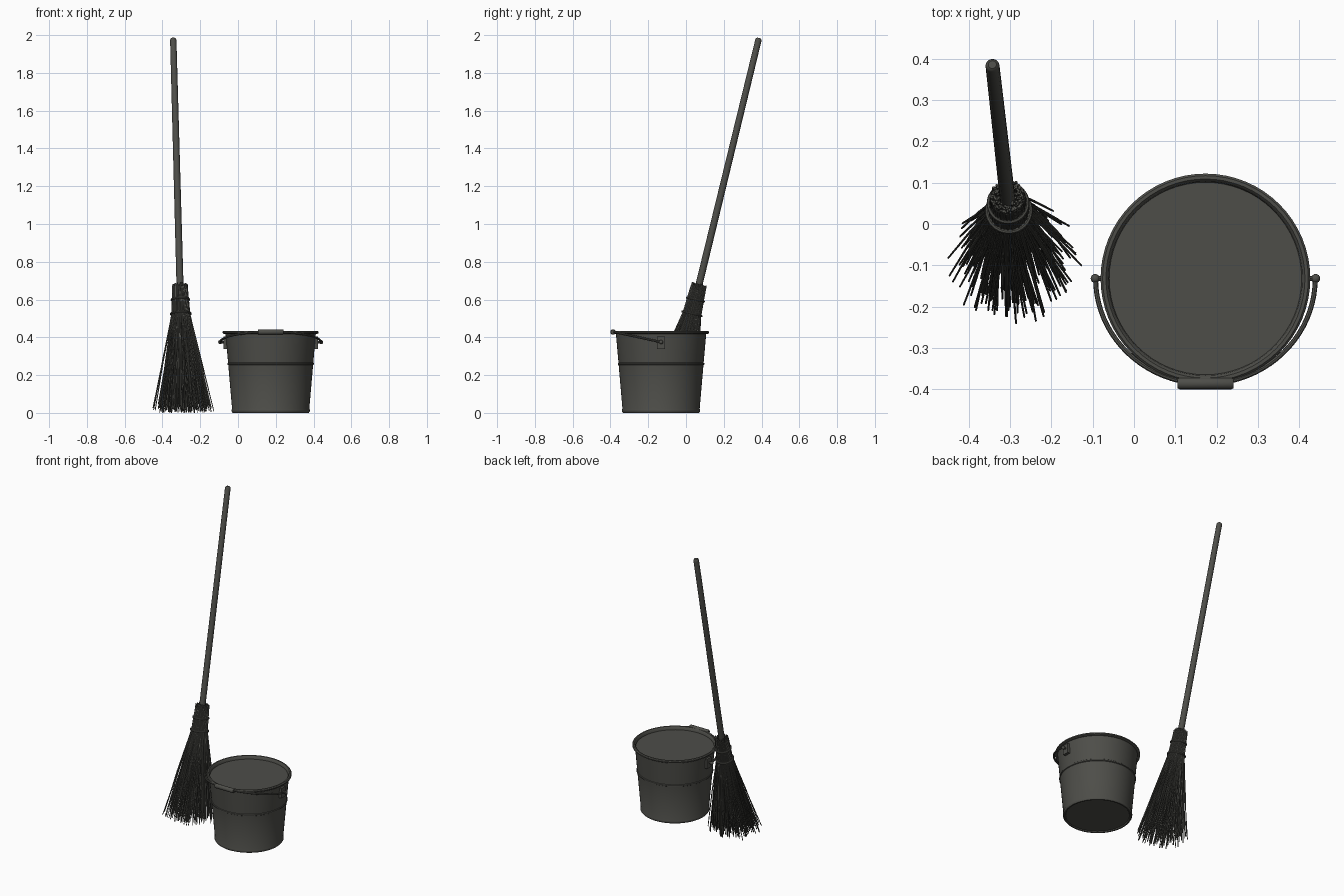
import bpy, bmesh, math, random
from mathutils import Vector

if "Cube" in bpy.data.objects:
    bpy.data.objects.remove(bpy.data.objects["Cube"])

random.seed(4)
mat = bpy.data.materials.new("charcoal grey")
mat.diffuse_color = (0.075, 0.075, 0.066, 1)
mat.use_nodes = True
mat.node_tree.nodes["Principled BSDF"].inputs["Base Color"].default_value = mat.diffuse_color
CX, CY = 0.173, -0.132          # bucket centre


def finish(ob, angle=40):
    ob.data.materials.clear()
    ob.data.materials.append(mat)
    bpy.ops.object.select_all(action='DESELECT')
    ob.select_set(True)
    bpy.context.view_layer.objects.active = ob
    if ob.type == 'CURVE':
        bpy.ops.object.convert(target='MESH')
        ob = bpy.context.object
    bpy.ops.object.shade_smooth_by_angle(angle=math.radians(angle))
    return ob


def lathe(name, profile, segs=64):
    """Revolve (radius, z) points about the bucket axis; radius 0 closes the end."""
    bm = bmesh.new()
    rings = []
    for r, z in profile:
        if r == 0:
            rings.append([bm.verts.new((CX, CY, z))] * segs)
        else:
            rings.append([bm.verts.new((CX + r * math.cos(2 * math.pi * i / segs),
                                        CY + r * math.sin(2 * math.pi * i / segs), z))
                          for i in range(segs)])
    for a, b in zip(rings, rings[1:]):
        for i in range(segs):
            j = (i + 1) % segs
            bm.faces.new(list(dict.fromkeys((a[i], a[j], b[j], b[i]))))
    bmesh.ops.recalc_face_normals(bm, faces=bm.faces)
    me = bpy.data.meshes.new(name)
    bm.to_mesh(me)
    bm.free()
    ob = bpy.data.objects.new(name, me)
    bpy.context.collection.objects.link(ob)
    return finish(ob)


def tubes(name, paths, radius, res=2, closed=False):
    """Round tubes; each path is a list of (point, radius factor)."""
    cu = bpy.data.curves.new(name, 'CURVE')
    cu.dimensions = '3D'
    cu.bevel_depth = radius
    cu.bevel_resolution = res
    cu.use_fill_caps = True
    for path in paths:
        sp = cu.splines.new('POLY')
        sp.points.add(len(path) - 1)
        sp.use_cyclic_u = closed
        for p, (co, f) in zip(sp.points, path):
            p.co = (*co, 1)
            p.radius = f
    ob = bpy.data.objects.new(name, cu)
    bpy.context.collection.objects.link(ob)
    return finish(ob)


# ---- bucket: outer wall with bead, rolled rim and contents filled near the top
lathe("bucket_body", [
    (0, 0.012), (0.190, 0.012), (0.194, 0.006), (0.202, 0.006), (0.207, 0.013), (0.207, 0.022),
    (0.2045, 0.028), (0.2245, 0.258), (0.229, 0.261), (0.229, 0.268), (0.2255, 0.271),
    (0.239, 0.424), (0.248, 0.424), (0.254, 0.428), (0.254, 0.435), (0.249, 0.440),
    (0.241, 0.440), (0.235, 0.434), (0.233, 0.420), (0, 0.420)])

# ---- ears and pivot pins
for side, label in ((-1, "left"), (1, "right")):
    bpy.ops.mesh.primitive_cube_add(size=1, location=(CX + side * 0.241, CY, 0.377))
    ear = bpy.context.object
    ear.name = label + "_ear"
    ear.scale = (0.018, 0.042, 0.064)
    finish(ear)
    tubes(label + "_pin", [[((CX + side * 0.235, CY, 0.38), 1),
                            ((CX + side * 0.270, CY, 0.38), 1)]], 0.006)
    bpy.ops.mesh.primitive_uv_sphere_add(segments=16, ring_count=8, radius=0.011,
                                         location=(CX + side * 0.267, CY, 0.38))
    bpy.context.object.name = label + "_pivot_knob"
    finish(bpy.context.object)

# ---- bail resting on the front of the rim, with its grip
bail = []
for i in range(41):
    a = math.pi * i / 40
    s = math.sin(a)
    bail.append(((CX - 0.266 * math.cos(a), CY - 0.255 * s, 0.38 + 0.055 * s), 1))
tubes("bail_wire", [bail], 0.006)
tubes("bail_grip", [[((CX + x, -0.386, 0.434), f) for x, f in
                     ((-0.068, 0.8), (-0.062, 1), (0.062, 1), (0.068, 0.8))]], 0.0145, 5)

# ---- broom stick
top = Vector((-0.343, 0.386, 1.99))
neck = Vector((-0.307, 0.068, 0.68))
axis = (neck - top).normalized()


def on_axis(z):
    return neck + axis * ((z - neck.z) / axis.z)


tubes("broom_stick", [[(top, 0.55), (top + axis * 0.004, 0.8), (top + axis * 0.012, 0.95),
                       (on_axis(1.3), 1.0), (on_axis(0.4), 1.08)]], 0.0178, 6)

# ---- bristles fan out below the ties
u = axis.cross(Vector((0, 1, 0))).normalized()
v = axis.cross(u)


def ring_point(z, r, a):
    return on_axis(z) + u * (r * math.cos(a)) + v * (r * math.sin(a))


bristles = []
for i in range(270):
    q = math.sqrt((i + 0.5) / 270)
    a = i * 2.39996
    spread = a + random.uniform(-0.15, 0.15)
    head = 0.018 + 0.022 * q
    end = ring_point(0.03, 0.155 * q * random.uniform(0.85, 1.08), spread)
    end.z = random.uniform(0.006, 0.055)
    tie = ring_point(0.53, 0.014 + 0.034 * q, a)
    mid = tie.lerp(end, 0.5) + Vector((random.uniform(-1, 1), random.uniform(-1, 1), 0)) * 0.006
    bristles.append([(ring_point(0.675 + random.uniform(-0.03, 0.015), head, a), 1),
                     (tie, 1), (mid, 1), (end, 0.75)])
tubes("bristles", bristles, 0.0031, 1)

# ---- binding rings round the bristles
for n, (z, r) in enumerate(((0.605, 0.046), (0.53, 0.052))):
    ring = [(ring_point(z, r, 2 * math.pi * i / 32), 1) for i in range(32)]
    tubes("binding_ring_%d" % (n + 1), [ring], 0.006, 2, True)

# ---- settle the set on the ground
bpy.context.view_layer.update()
low = min((o.matrix_world @ w.co).z for o in bpy.data.objects if o.type == 'MESH'
          for w in o.data.vertices)
for o in bpy.data.objects:
    o.location.z -= low
